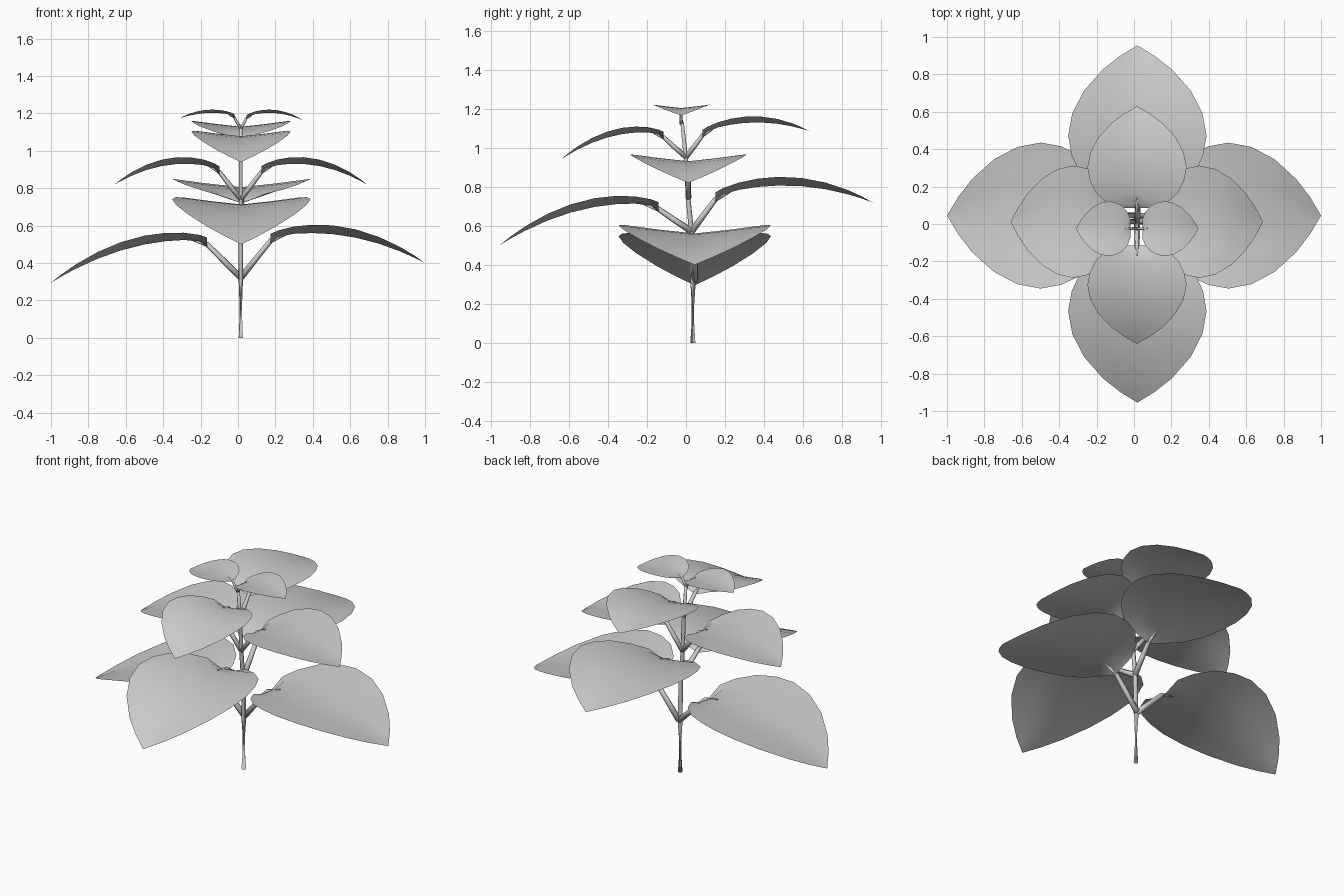
import bpy, bmesh, math
from mathutils import Vector

if "Cube" in bpy.data.objects:
    bpy.data.objects.remove(bpy.data.objects["Cube"])

# Blade outline: (fraction along blade, fraction of half width)
OUTLINE = [(0, .36), (.05, .6), (.15, .83), (.27, .95), (.4, 1), (.55, .94),
           (.7, .77), (.84, .5), (.93, .25), (1, 0)]
COLUMNS = (-1, -.5, 0, .5, 1)


def finish(name, bm):
    mesh = bpy.data.meshes.new(name)
    bm.to_mesh(mesh)
    bm.free()
    for p in mesh.polygons:
        p.use_smooth = True
    ob = bpy.data.objects.new(name, mesh)
    bpy.context.collection.objects.link(ob)
    return ob


def tube(name, points, radii, sides=6):
    bm = bmesh.new()
    rings = []
    for i, p in enumerate(points):
        a = Vector(points[max(i - 1, 0)])
        b = Vector(points[min(i + 1, len(points) - 1)])
        q = (b - a).to_track_quat('Z', 'Y')
        ring = []
        for k in range(sides):
            w = 2 * math.pi * (k + .5) / sides
            off = Vector((math.cos(w), math.sin(w), 0)) * radii[i]
            ring.append(bm.verts.new(Vector(p) + q @ off))
        rings.append(ring)
    for r, s in zip(rings, rings[1:]):
        for k in range(sides):
            j = (k + 1) % sides
            bm.faces.new((r[k], r[j], s[j], s[k]))
    bm.faces.new(rings[0][::-1])
    bm.faces.new(rings[-1])
    return finish(name, bm)


def leaf(name, axis, side, node_z, base, mid_z, tip, half, size):
    """axis 'x' or 'y'; base and tip are (distance, height); side is the cross offset."""
    def place(d, s, z):
        return Vector((d, side + s, z)) if axis == 'x' else Vector((side - s, d, z))

    # midrib curve: parabola through base, middle and tip
    dm, dt = mid_z - base[1], tip[1] - base[1]
    b = (dm - .16 * dt) / .24
    c = dt - b
    sign = 1 if tip[0] > 0 else -1

    bm = bmesh.new()
    rows = []
    for t, w in OUTLINE:
        d = base[0] + t * (tip[0] - base[0])
        z = base[1] + b * t + c * t * t
        dip = .035 * size * max(0, 1 - t / .06)
        if w == 0:
            rows.append([bm.verts.new(place(d, 0, z))])
            continue
        rows.append([bm.verts.new(place(d, u * w * half * sign,
                     z + .12 * half * w * abs(u) ** 1.15 - dip * (1 - abs(u))))
                     for u in COLUMNS])
    for r, s in zip(rows, rows[1:]):
        for k in range(len(COLUMNS) - 1):
            if len(s) == 1:
                bm.faces.new((r[k], s[0], r[k + 1]))
            else:
                bm.faces.new((r[k], s[k], s[k + 1], r[k + 1]))
    finish(name + "_blade", bm)

    # leaf stalk running from the stem to just under the blade
    centre = .015 if axis == 'x' else side_stem(node_z)
    end_z = base[1] - .02 * size
    mid = centre + (base[0] - centre) * .55
    tube(name + "_stalk",
         [place(centre, 0, node_z + .012), place(mid, 0, node_z + (end_z - node_z) * .58),
          place(base[0], 0, end_z),
          place(base[0] + .1 * (tip[0] - base[0]), 0, base[1] + .1 * b - .004)],
         [.018 * size, .016 * size, .014 * size, .003], 5)


# Main stem, leaning slightly forward towards the top
STEM = [(0, .035), (.3, .036), (.55, .03), (.73, .012), (.94, 0), (1.13, -.02)]


def side_stem(z):
    for (z0, y0), (z1, y1) in zip(STEM, STEM[1:]):
        if z <= z1:
            return y0 + (y1 - y0) * (z - z0) / (z1 - z0)
    return STEM[-1][1]


tube("stem", [(.015, y, z) for z, y in STEM], [.013, .013, .013, .012, .011, .009])

# Leaf pairs: axis, cross offset, node height, half width, size, (base, mid height, tip) per side
PAIRS = [
    ('x', .045, .31, .39, 1.0, ((.175, .54), .555, (1.0, .4)), ((-.165, .52), .5, (-1.0, .295))),
    ('y', .018, .56, .37, 1.0, ((.15, .755), .806, (.955, .72)), ((-.14, .705), .697, (-.955, .5))),
    ('x', .012, .73, .30, .85, ((.125, .905), .93, (.69, .82)), ((-.1, .905), .93, (-.66, .82))),
    ('y', .016, .94, .265, .8, ((.085, 1.08), 1.127, (.63, 1.085)), ((-.115, 1.07), 1.07, (-.64, .94))),
    ('x', -.025, 1.11, .147, .5, ((.045, 1.185), 1.203, (.345, 1.165)), ((-.02, 1.19), 1.203, (-.31, 1.175))),
]
for i, (axis, side, node, half, size, *two) in enumerate(PAIRS):
    for label, (base, mid_z, tip) in zip("ab", two):
        leaf(f"leaf_{i + 1}{label}", axis, side, node, base, mid_z, tip, half, size)
